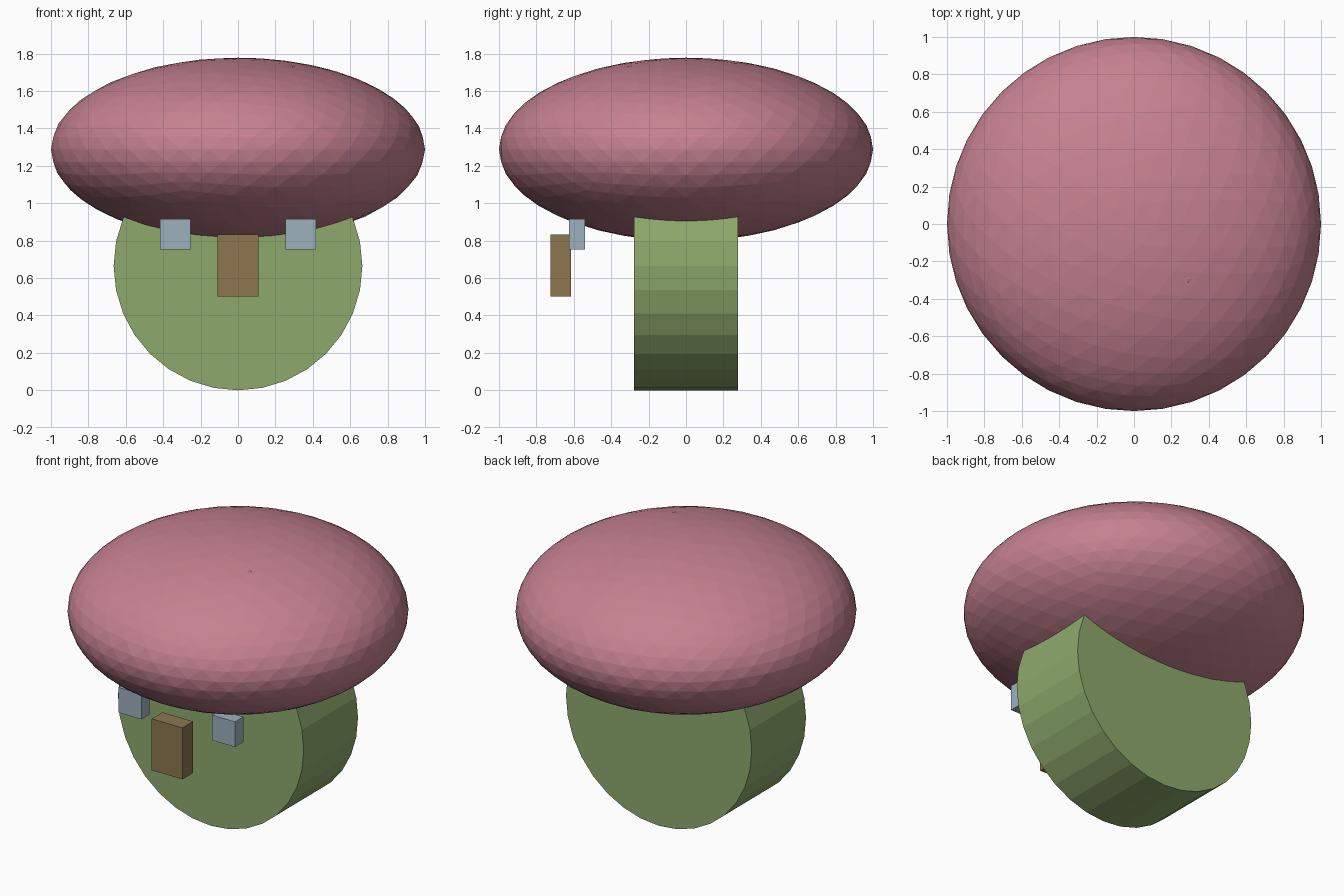
import bpy
import math

if "Cube" in bpy.data.objects:
    bpy.data.objects.remove(bpy.data.objects["Cube"])


def material(name, rgb):
    m = bpy.data.materials.new(name)
    m.diffuse_color = (*rgb, 1)
    m.use_nodes = True
    m.node_tree.nodes["Principled BSDF"].inputs["Base Color"].default_value = m.diffuse_color
    return m


def finish(name, mat):
    ob = bpy.context.object
    ob.name = name
    bpy.ops.object.transform_apply(location=False, rotation=True, scale=True)
    ob.data.materials.append(mat)
    return ob


def box(name, loc, size, mat):
    bpy.ops.mesh.primitive_cube_add(size=1, location=loc)
    bpy.context.object.scale = size
    return finish(name, mat)


pink = material("cap_pink", (0.56, 0.22, 0.28))
green = material("stem_green", (0.27, 0.40, 0.15))
brown = material("door_brown", (0.27, 0.18, 0.08))
blue = material("window_blue", (0.34, 0.44, 0.52))

# Cap: flattened faceted sphere
bpy.ops.mesh.primitive_ico_sphere_add(subdivisions=4, radius=1, location=(0, 0, 1.288))
bpy.context.object.scale = (1, 1, 0.49)
finish("cap", pink)

# Spot that barely breaks through the cap
bpy.ops.mesh.primitive_ico_sphere_add(subdivisions=2, radius=0.03, location=(0.285, -0.295, 1.706))
finish("cap_spot", pink)

# Round stem lying front to back, rising into the cap
bpy.ops.mesh.primitive_cylinder_add(vertices=32, radius=0.665, depth=0.555,
                                    location=(0, 0, 0.665), rotation=(math.pi / 2, 0, 0))
finish("stem", green)

# Door and the pair of windows in front of the stem
box("door", (0, -0.67, 0.667), (0.22, 0.11, 0.333), brown)
for side, label in ((-1, "left"), (1, "right")):
    box(f"window_{label}", (side * 0.335, -0.583, 0.835), (0.163, 0.085, 0.163), blue)
